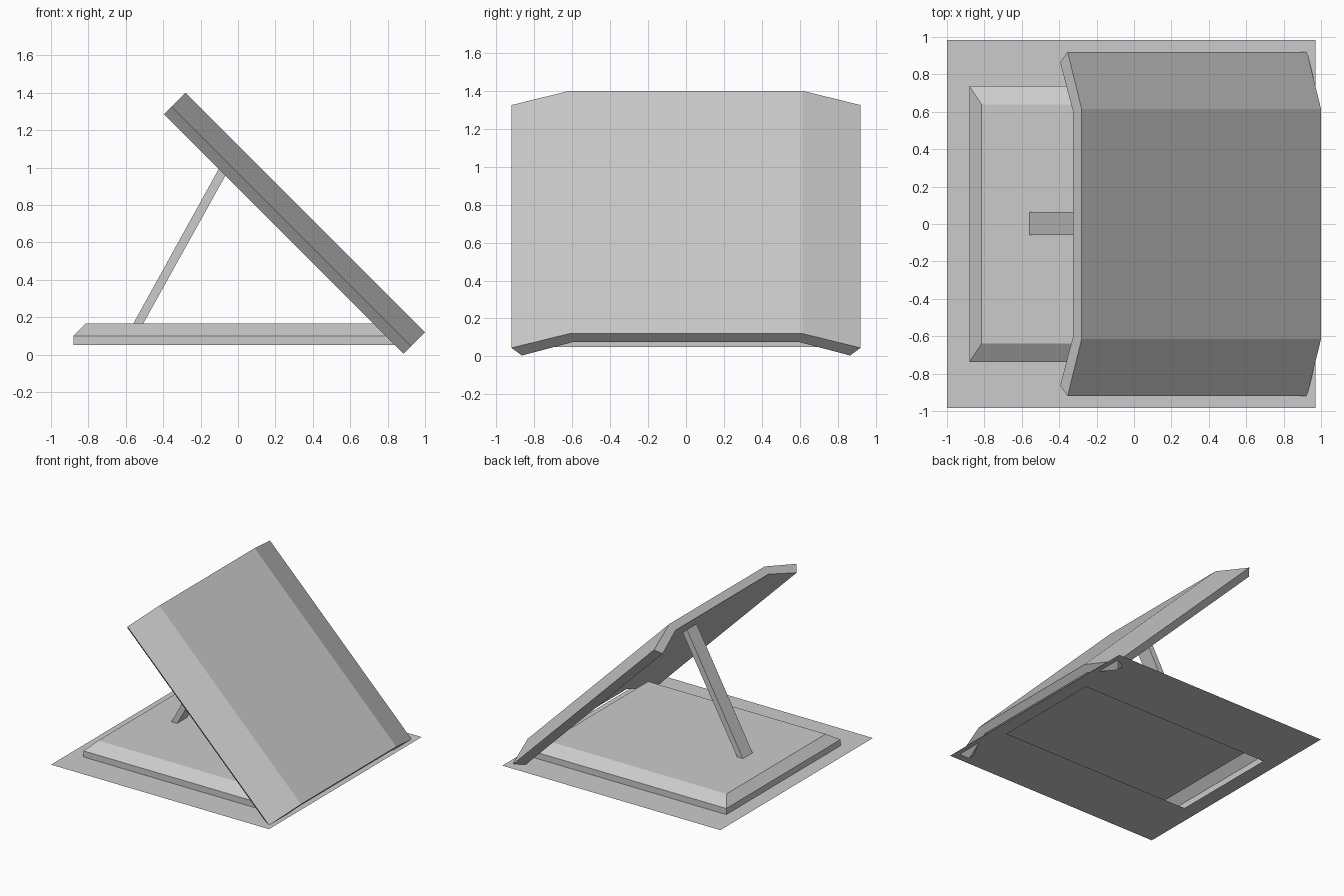
import bpy
import bmesh
from mathutils import Vector

if "Cube" in bpy.data.objects:
    bpy.data.objects.remove(bpy.data.objects["Cube"], do_unlink=True)

grey = bpy.data.materials.new("light grey")
grey.use_nodes = True
colour = (0.6, 0.6, 0.6, 1)
grey.diffuse_color = colour
grey.node_tree.nodes["Principled BSDF"].inputs["Base Color"].default_value = colour


def loft(name, rings, cap_start=False, cap_end=False):
    """Join closed rings of points with quads, optionally capping the ends."""
    bm = bmesh.new()
    loops = [[bm.verts.new(p) for p in ring] for ring in rings]
    for a, b in zip(loops, loops[1:]):
        n = len(a)
        for i in range(n):
            j = (i + 1) % n
            bm.faces.new((a[i], a[j], b[j], b[i]))
    if cap_start:
        bm.faces.new(loops[0][::-1])
    if cap_end:
        bm.faces.new(loops[-1])
    if cap_start or cap_end:
        bmesh.ops.recalc_face_normals(bm, faces=bm.faces)
    mesh = bpy.data.meshes.new(name)
    bm.to_mesh(mesh)
    bm.free()
    mesh.materials.append(grey)
    obj = bpy.data.objects.new(name, mesh)
    bpy.context.collection.objects.link(obj)
    return obj


def rect(x0, x1, y0, y1, z):
    return [(x0, y0, z), (x1, y0, z), (x1, y1, z), (x0, y1, z)]


GROUND, LIP, DECK = 0.05, 0.10, 0.165

# Thin ground sheet with a rectangular opening below the base
loft("ground_sheet", [rect(-1, 0.97, -0.985, 0.985, GROUND),
                      rect(-0.88, 0.855, -0.46, 0.46, GROUND)])

# Hollow base with a chamfered top
loft("base", [rect(-0.88, 0.855, -0.737, 0.737, GROUND),
              rect(-0.88, 0.855, -0.737, 0.737, LIP),
              rect(-0.815, 0.79, -0.64, 0.64, DECK)], cap_end=True)

# Tilted panel with folded-back wings: section is (across, depth)
half = [(0.615, 0), (0.92, -0.106), (0.865, -0.163), (0.60, -0.064)]
section = half + [(-y, d) for y, d in reversed(half)]
normal = Vector((1, 0, 1)).normalized()
ends = [Vector((1.0, 0, 0.12)), Vector((-0.28, 0, 1.40))]
loft("tilted_panel", [[e + normal * d + Vector((0, y, 0)) for y, d in section]
                      for e in ends], True, True)

# Slanted support strut between the base and the panel
strut_ends = [((-0.56, DECK), (-0.507, DECK)), ((-0.047, 1.094), (-0.01, 1.06))]
loft("support_strut", [[(a[0], -0.06, a[1]), (b[0], -0.06, b[1]),
                        (b[0], 0.065, b[1]), (a[0], 0.065, a[1])]
                       for a, b in strut_ends], True, True)
